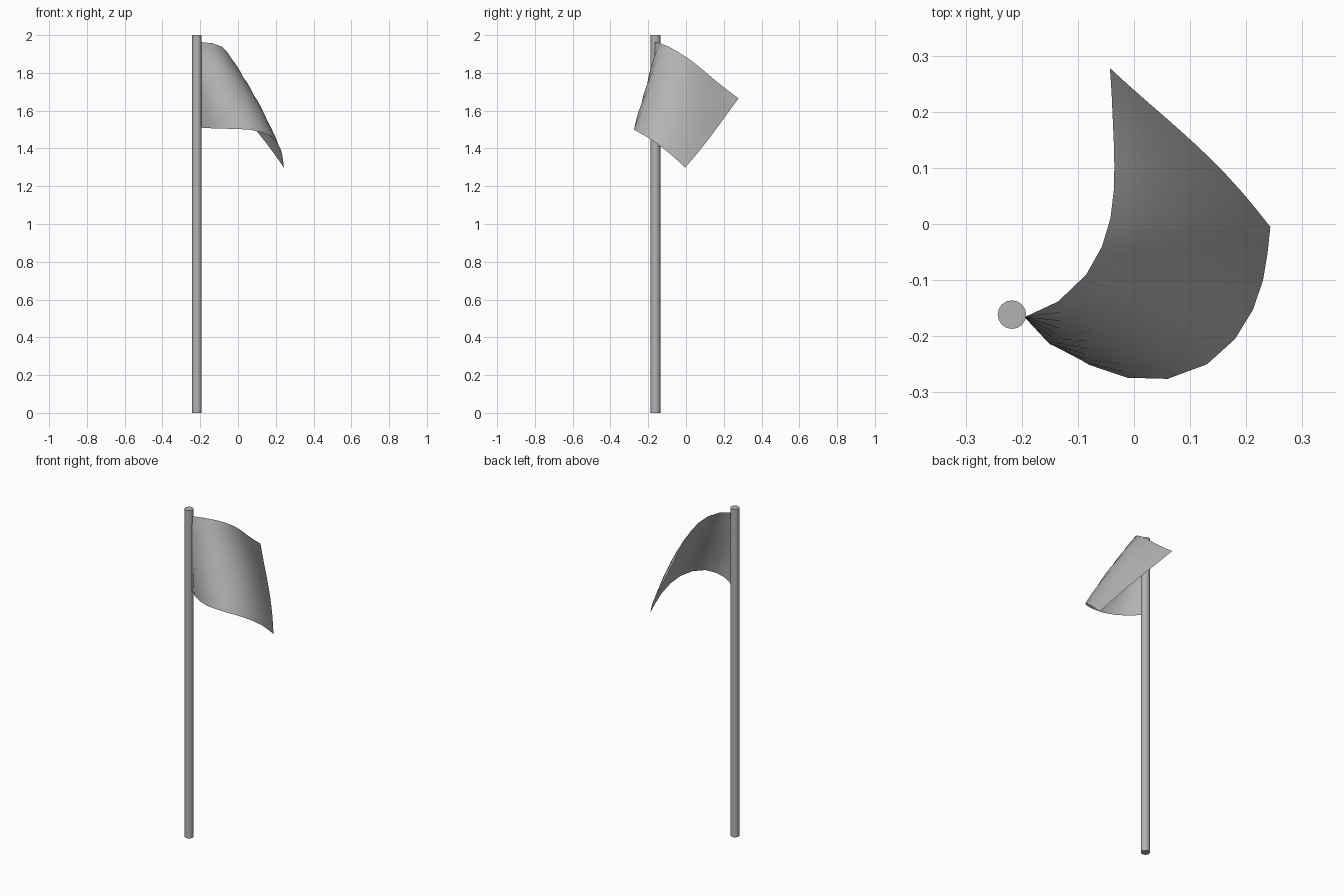
import bpy, bmesh, math
from mathutils import Vector

if "Cube" in bpy.data.objects:
    bpy.data.objects.remove(bpy.data.objects["Cube"])

grey = bpy.data.materials.new("dark_grey")
grey.diffuse_color = (0.45, 0.45, 0.45, 1)
grey.use_nodes = True
grey.node_tree.nodes["Principled BSDF"].inputs["Base Color"].default_value = grey.diffuse_color

# Pole
bpy.ops.mesh.primitive_cylinder_add(vertices=16, radius=0.0255, depth=2.0,
                                    location=(-0.2175, -0.1615, 1.0))
pole = bpy.context.object
pole.name = "pole"
pole.data.materials.append(grey)
bpy.ops.object.shade_smooth_by_angle(angle=math.radians(40))

# Flag cloth: swept between its top and bottom edge curves
top_edge = [(-0.195, -0.166, 1.963), (-0.135, -0.138, 1.957), (-0.085, -0.090, 1.938),
            (-0.057, -0.040, 1.910), (-0.042, 0.010, 1.878), (-0.036, 0.060, 1.840),
            (-0.035, 0.102, 1.805), (-0.036, 0.145, 1.768), (-0.038, 0.190, 1.732),
            (-0.040, 0.235, 1.697), (-0.043, 0.278, 1.665)]
bottom_edge = [(-0.195, -0.166, 1.510), (-0.145, -0.212, 1.507), (-0.080, -0.251, 1.505),
               (-0.012, -0.274, 1.503), (0.060, -0.276, 1.500), (0.130, -0.250, 1.485),
               (0.180, -0.205, 1.460), (0.212, -0.153, 1.425), (0.230, -0.100, 1.385),
               (0.238, -0.052, 1.343), (0.243, -0.005, 1.298)]
ROWS, COLS = 10, 10
bm = bmesh.new()
grid = [[bm.verts.new(Vector(a).lerp(Vector(b), r / ROWS))
         for a, b in zip(top_edge, bottom_edge)] for r in range(ROWS + 1)]
for r in range(ROWS):
    for i in range(COLS):
        bm.faces.new((grid[r + 1][i], grid[r + 1][i + 1],
                      grid[r][i + 1], grid[r][i])).smooth = True

# Billow the cloth outward along the fold, and slightly at the free edge
bm.normal_update()
normals = [[v.normal.copy() for v in row] for row in grid]
for r in range(1, ROWS):
    v = r / ROWS
    for i in range(1, COLS + 1):
        u = i / COLS
        fold = 0.046 * math.sin(math.pi * v ** 0.9) ** 0.85 * math.sin(math.pi * u ** 0.62)
        edge = 0.008 * u * u * math.sin(math.pi * v ** 1.4)
        grid[r][i].co += normals[r][i] * fold + Vector((edge, edge, 0))
mesh = bpy.data.meshes.new("flag_cloth")
bm.to_mesh(mesh)
bm.free()
mesh.materials.append(grey)
bpy.context.collection.objects.link(bpy.data.objects.new("flag_cloth", mesh))
